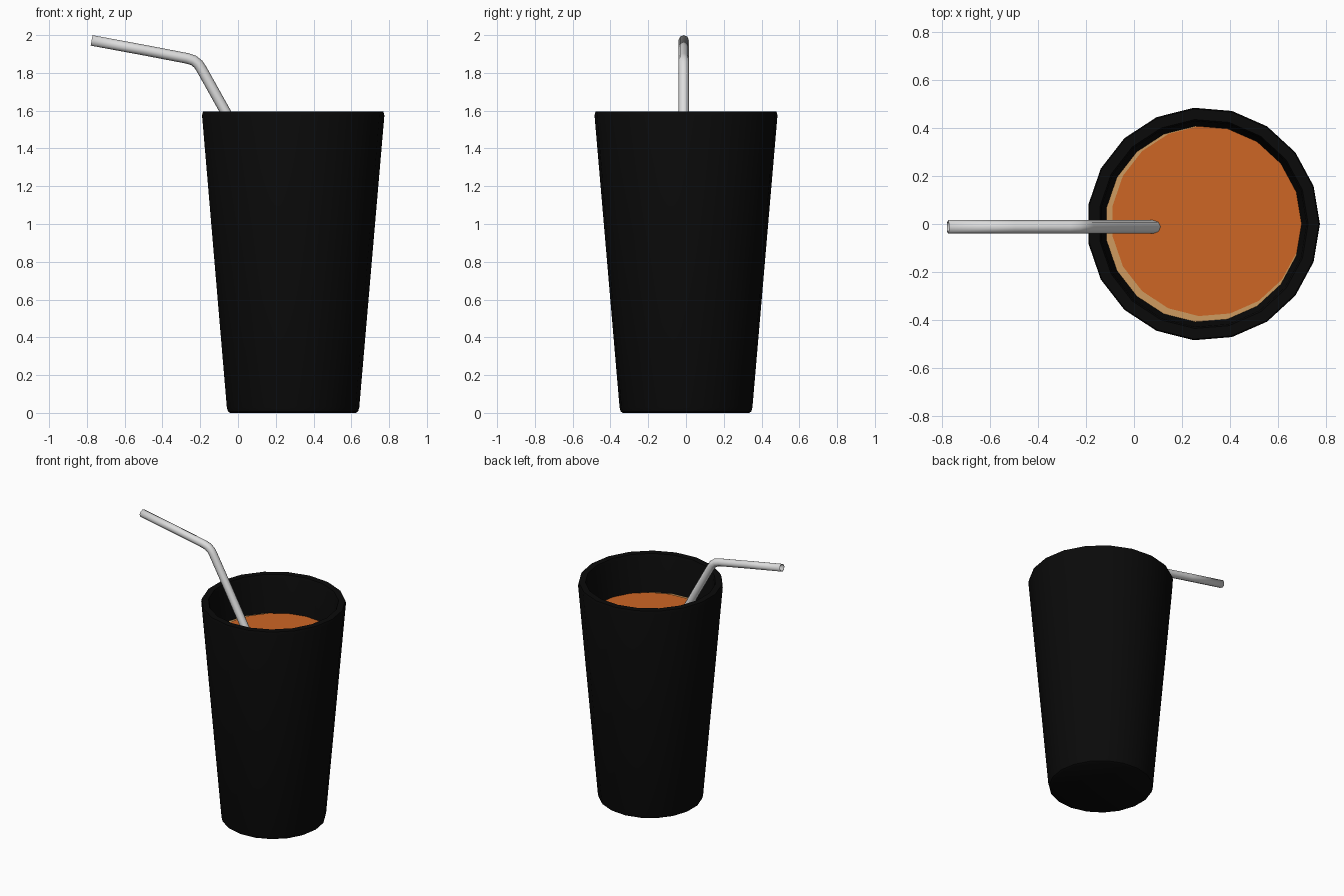
import bpy
import bmesh
import math
from mathutils import Vector

default = bpy.data.objects.get("Cube")
if default:
    bpy.data.objects.remove(default, do_unlink=True)

SIDES = 19
CUP_X = 0.289


def material(name, rgb, roughness=0.6):
    mat = bpy.data.materials.new(name)
    mat.use_nodes = True
    mat.diffuse_color = (*rgb, 1)
    shader = mat.node_tree.nodes["Principled BSDF"]
    shader.inputs["Base Color"].default_value = (*rgb, 1)
    shader.inputs["Roughness"].default_value = roughness
    return mat


def smooth(obj, degrees=35):
    bpy.ops.object.select_all(action="DESELECT")
    obj.select_set(True)
    bpy.context.view_layer.objects.active = obj
    bpy.ops.object.shade_smooth_by_angle(angle=math.radians(degrees))


def lathe(name, profile, mat, centre=(CUP_X, 0)):
    """Revolve (radius, height) pairs; the open ends are filled flat."""
    bm = bmesh.new()
    rings = []
    for r, z in profile:
        angles = [math.tau * i / SIDES for i in range(SIDES)]
        rings.append([bm.verts.new((r * math.cos(a), r * math.sin(a), z)) for a in angles])
    for low, high in zip(rings, rings[1:]):
        for i in range(SIDES):
            j = (i + 1) % SIDES
            bm.faces.new((low[i], low[j], high[j], high[i]))
    bm.faces.new(rings[0][::-1])
    bm.faces.new(rings[-1])
    bmesh.ops.recalc_face_normals(bm, faces=bm.faces)
    mesh = bpy.data.meshes.new(name)
    bm.to_mesh(mesh)
    bm.free()
    mesh.materials.append(mat)
    obj = bpy.data.objects.new(name, mesh)
    obj.location = (*centre, 0)
    bpy.context.collection.objects.link(obj)
    smooth(obj)
    return obj


black = material("cup black", (0.003, 0.003, 0.003))
orange = material("drink orange", (0.61, 0.133, 0.018))
tan = material("foam tan", (0.62, 0.33, 0.115))
grey = material("straw light grey", (0.72, 0.72, 0.72))

# Hollow tapered cup: outer wall, rounded rim, inner wall, floor
lathe("cup", [(0.335, 0), (0.347, 0.008), (0.353, 0.03), (0.486, 1.575),
              (0.481, 1.595), (0.437, 1.595), (0.43, 1.575), (0.305, 0.06)], black)

# Drink: pale body showing as a crescent around the orange surface
lathe("drink_body", [(0.306, 0.062), (0.412, 1.322)], tan)
lathe("drink_surface", [(0.397, 1.323), (0.397, 1.327)], orange, (CUP_X + 0.014, 0.012))

# Bent straw swept along a path
path = [(-0.775, 1.972), (-0.5, 1.921), (-0.27, 1.877), (-0.235, 1.866),
        (-0.21, 1.846), (-0.19, 1.815), (-0.07, 1.6), (0.083, 1.32), (0.45, 0.62)]
curve = bpy.data.curves.new("straw", "CURVE")
curve.dimensions = "3D"
curve.bevel_depth = 0.028
curve.bevel_resolution = 2
spline = curve.splines.new("POLY")
spline.points.add(len(path) - 1)
for point, (x, z) in zip(spline.points, path):
    point.co = (*Vector((x, -0.012, z)), 1)
curve.materials.append(grey)
straw = bpy.data.objects.new("straw", curve)
bpy.context.collection.objects.link(straw)
bpy.ops.object.select_all(action="DESELECT")
straw.select_set(True)
bpy.context.view_layer.objects.active = straw
bpy.ops.object.convert(target="MESH")
straw = bpy.context.view_layer.objects.active
straw.name = "straw"
smooth(straw, 50)
wall = straw.modifiers.new("wall", "SOLIDIFY")
wall.thickness = 0.006
wall.offset = -1
